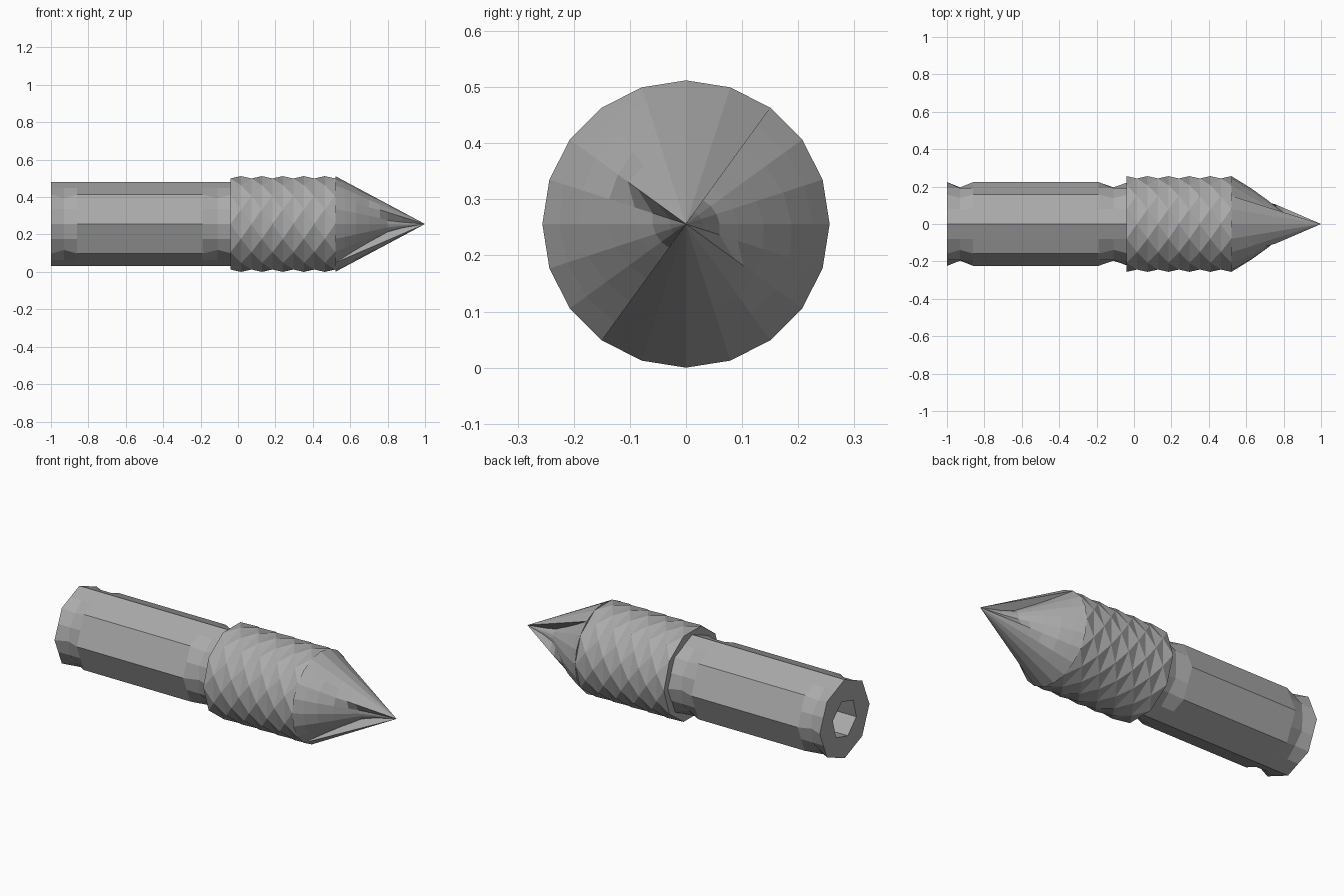
import bpy, bmesh
from math import sin, cos, radians

if "Cube" in bpy.data.objects:
    bpy.data.objects.remove(bpy.data.objects["Cube"])

AXIS_Z = 0.256
RADIUS = 0.256

steel = bpy.data.materials.new("grey steel")
steel.use_nodes = True
GREY = (0.4, 0.4, 0.4, 1)
steel.diffuse_color = GREY
steel.node_tree.nodes["Principled BSDF"].inputs["Base Color"].default_value = GREY


def point(x, r, degrees):
    a = radians(degrees)
    return (x, r * cos(a), AXIS_Z + r * sin(a))


def loft(name, rings, stagger=False):
    """Skin a list of rings along x; staggered rings make diamond facets."""
    bm = bmesh.new()
    loops = [[bm.verts.new(p) for p in ring] for ring in rings]
    n = len(loops[0])
    for i, (a, b) in enumerate(zip(loops, loops[1:])):
        for j in range(n):
            k = (j + 1) % n
            if not stagger:
                bm.faces.new((a[j], a[k], b[k], b[j]))
            elif i % 2 == 0:
                bm.faces.new((a[j], a[k], b[j]))
                bm.faces.new((a[k], b[k], b[j]))
            else:
                bm.faces.new((a[j], b[k], b[j]))
                bm.faces.new((a[j], a[k], b[k]))
    bm.faces.new(loops[0][::-1])
    bm.faces.new(loops[-1])
    bmesh.ops.remove_doubles(bm, verts=bm.verts, dist=0.0002)
    bmesh.ops.recalc_face_normals(bm, faces=bm.faces)
    mesh = bpy.data.meshes.new(name)
    bm.to_mesh(mesh)
    bm.free()
    mesh.materials.append(steel)
    obj = bpy.data.objects.new(name, mesh)
    bpy.context.collection.objects.link(obj)
    return obj


# Octagonal shaft with nicked corners near both ends
def shaft_ring(x, nicked):
    ring = []
    for j in range(16):
        r = 0.207 if j % 2 else 0.224
        if nicked and j % 2 == 0 and j % 8 != 4:
            r = 0.196
        ring.append(point(x, r, 22.5 * j))
    return ring


shaft = loft("shaft", [shaft_ring(x, nick) for x, nick in (
    (-1, False), (-0.93, True), (-0.86, False),
    (-0.19, False), (-0.11, True), (-0.03, False))])

# Hexagonal socket sunk in the shaft end
cutter = loft("socket_cutter", [[point(x, 0.11, 60 * j + 15) for j in range(6)]
                                for x in (-1.1, -0.85)])
cut = shaft.modifiers.new("socket", "BOOLEAN")
cut.operation = "DIFFERENCE"
cut.solver = "EXACT"
cut.object = cutter
bpy.context.view_layer.objects.active = shaft
shaft.select_set(True)
bpy.ops.object.modifier_apply(modifier=cut.name)
bpy.data.objects.remove(cutter)

# Knurled collar made of staggered rings
STEPS = 10
loft("knurled_collar",
     [[point(-0.04 + 0.056 * i, RADIUS, 36 * j + 18 * (i % 2)) for j in range(10)]
      for i in range(STEPS + 1)], stagger=True)

# Two-edged cutting tip: conical lands, scooped flutes, steep walls
LEAD = 54
# Each station: x, flute radius, last land angle after the cutting edge
STATIONS = ((0.52, 0.256, 54), (0.57, 0.232, 54), (0.63, 0.2, 54),
            (0.7, 0.15, 72), (0.76, 0.1, 90), (0.8, 0.065, 90),
            (0.88, 0.032, 90), (0.999, 0.0002, 90))


def tip_ring(x, flute, land):
    cone = RADIUS * (1 - x) / 0.48
    depth = min(1, (x - 0.52) / 0.15)
    half = []
    for u in range(0, 181, 18):
        if u <= land:
            r = cone
        else:
            r = flute * (1 - 0.2 * depth * max(0, (u - 90) / 90))
        half.append((r, u))
    return [point(x, r, LEAD + turn + u) for turn in (0, 180) for r, u in half]


loft("cutting_tip", [tip_ring(*s) for s in STATIONS])
